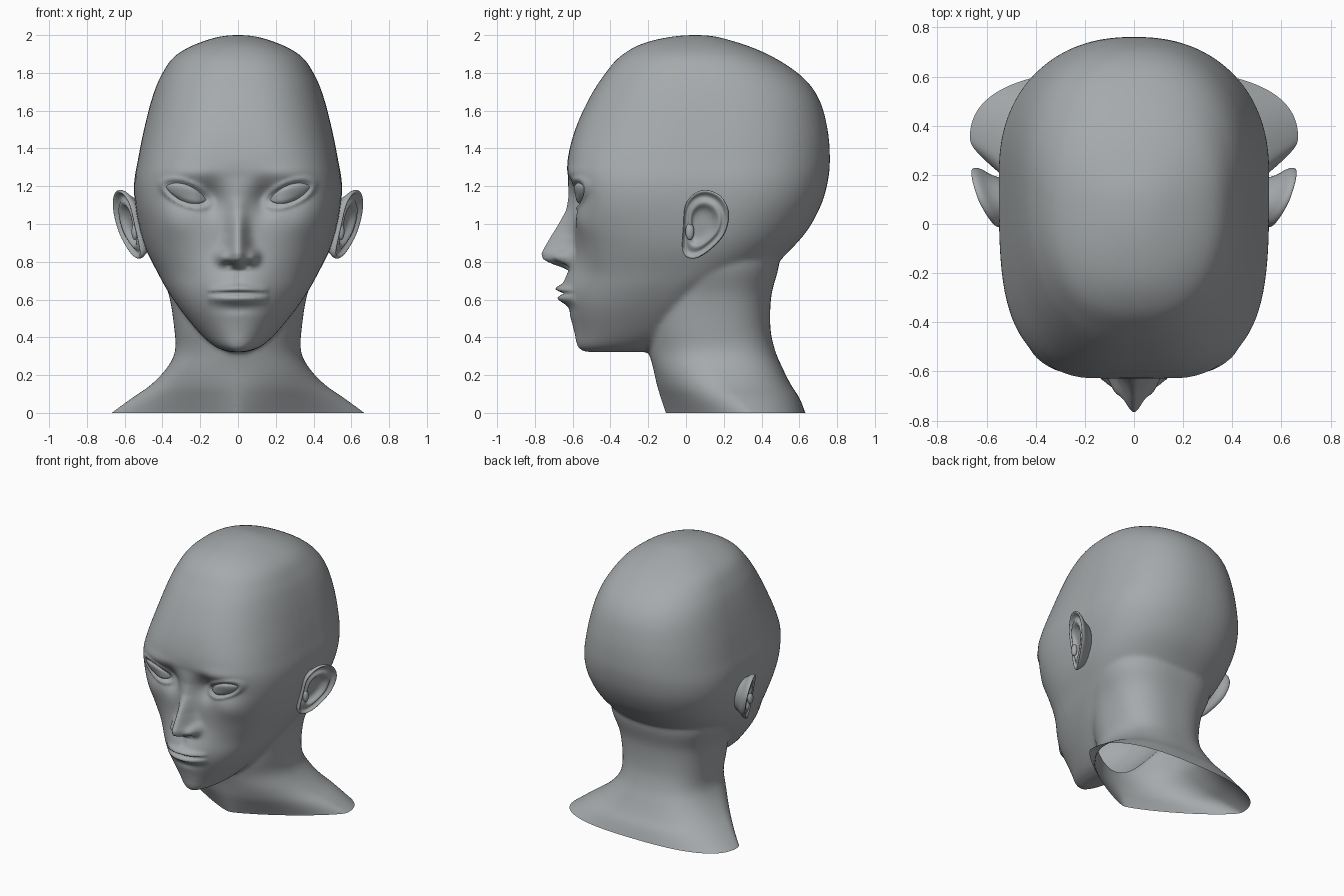
import bpy
import bmesh
from math import sin, cos, pi, exp, sqrt, copysign
from mathutils import Vector
from mathutils.bvhtree import BVHTree

start_cube = bpy.data.objects.get("Cube")
if start_cube:
    bpy.data.objects.remove(start_cube, do_unlink=True)

GREY = (0.38, 0.40, 0.41, 1.0)
skin = bpy.data.materials.new("matte_grey")
skin.use_nodes = True
skin.diffuse_color = GREY
skin.node_tree.nodes["Principled BSDF"].inputs["Base Color"].default_value = GREY


def make_object(name, bm):
    mesh = bpy.data.meshes.new(name)
    bmesh.ops.recalc_face_normals(bm, faces=bm.faces)
    for face in bm.faces:
        face.smooth = True
    bm.to_mesh(mesh)
    bm.free()
    mesh.materials.append(skin)
    obj = bpy.data.objects.new(name, mesh)
    bpy.context.scene.collection.objects.link(obj)
    return obj


def spline(rows, steps, closed=False):
    """Catmull-Rom through rows; open splines use the end rows as handles."""
    n = len(rows)
    result = []
    for i in (range(n) if closed else range(1, n - 2)):
        a, b, c, d = (rows[(i + k) % n] for k in (-1, 0, 1, 2))
        for s in range(steps):
            t = s / steps
            result.append([0.5 * (2 * q + (r - p) * t
                                  + (2 * p - 5 * q + 4 * r - e) * t * t
                                  + (3 * q - p - 3 * r + e) * t ** 3)
                           for p, q, r, e in zip(a, b, c, d)])
    if not closed:
        result.append(list(rows[-2]))
    return result


def bridge(bm, rings, caps=True):
    loops = [[bm.verts.new(p) for p in ring] for ring in rings]
    n = len(loops[0])
    for low, high in zip(loops, loops[1:]):
        for i in range(n):
            j = (i + 1) % n
            bm.faces.new((low[i], low[j], high[j], high[i]))
    if caps:
        bm.faces.new(loops[0])
        bm.faces.new(loops[-1])


def section(z, front, back, mid, width, power, back_power, count=72):
    """Horizontal slice: a superellipse with its own front and back."""
    ring = []
    for i in range(count):
        a = 2 * pi * (i + 0.5) / count
        c, s = cos(a), sin(a)
        n = power if s < 0 else back_power
        reach = mid - front if s < 0 else back - mid
        ring.append((copysign(width * abs(c) ** (2 / n), c),
                     mid + copysign(reach * abs(s) ** (2 / n), s), z))
    return ring


# Slices: height, front, back, widest depth, half width, front squareness
skull_rows = [
    (.30, -.52, -.20, -.33, .03, 2), (.322, -.54, -.17, -.35, .05, 2),
    (.35, -.575, -.12, -.32, .12, 2), (.42, -.59, 0, -.25, .20, 2),
    (.54, -.61, .12, -.17, .30, 2.2), (.65, -.615, .25, -.1, .375, 2.3),
    (.75, -.605, .43, 0, .43, 2.5), (.86, -.59, .55, .08, .485, 2.8),
    (.97, -.59, .645, .14, .52, 3.2), (1.1, -.60, .715, .19, .545, 3.6),
    (1.22, -.62, .75, .2, .55, 3.5), (1.34, -.627, .762, .2, .53, 3.2),
    (1.5, -.587, .75, .19, .498, 2.8), (1.66, -.515, .705, .17, .457, 2.6),
    (1.78, -.44, .615, .13, .41, 2.5), (1.89, -.345, .45, .09, .333, 2.4),
    (1.965, -.2, .26, .06, .19, 2.3), (2.0, .03, .07, .05, .02, 2.2),
    (1.965, .26, -.2, .04, -.19, 2.2)]
neck_rows = [
    (-.12, -.08, .68, .4, .8, 1.2), (-.05, -.095, .65, .37, .73, 1.2),
    (0, -.11, .632, .33, .67, 1.2), (.08, -.135, .6, .27, .56, 1.4),
    (.15, -.155, .555, .22, .46, 1.7), (.24, -.175, .51, .17, .375, 2),
    (.33, -.2, .472, .14, .333, 2), (.45, -.23, .447, .12, .338, 2),
    (.62, -.25, .452, .12, .365, 2), (.77, -.2, .49, .12, .42, 2),
    (.9, -.1, .5, .12, .43, 2), (1, -.1, .5, .12, .43, 2)]

# Skull and neck fused into one blended skin
bm = bmesh.new()
for rows, back_power in ((skull_rows, 2.3), (neck_rows, 2.6)):
    bridge(bm, [section(*row, back_power) for row in spline(rows, 6)])
blank = make_object("head_blank", bm)
remesh = blank.modifiers.new("fuse", 'REMESH')
remesh.mode = 'VOXEL'
remesh.voxel_size = 0.011
blend = blank.modifiers.new("blend", 'SMOOTH')
blend.factor = 0.5
blend.iterations = 16
graph = bpy.context.evaluated_depsgraph_get()
fused = bpy.data.meshes.new_from_object(blank.evaluated_get(graph))
bpy.data.objects.remove(blank, do_unlink=True)
bm = bmesh.new()
bm.from_mesh(fused)
bpy.data.meshes.remove(fused)


def bump(x, z, cx, cz, sx, sz):
    return exp(-((x - cx) / sx) ** 2 - ((z - cz) / sz) ** 2)


def ramp(points, z):
    for (z0, h0), (z1, h1) in zip(points, points[1:]):
        if z0 <= z <= z1:
            return h0 + (h1 - h0) * (z - z0) / (z1 - z0)
    return 0.0


EYE_X, EYE_Z, EYE_TILT = 0.275, 1.162, 0.32
nose_height = [(.755, 0), (.772, .045), (.79, .11), (.815, .16), (.845, .175),
               (.88, .16), (.93, .132), (1, .085), (1.07, .04), (1.15, .015),
               (1.25, 0)]
nose_width = [(.7, .062), (.85, .062), (.95, .048), (1.1, .05), (1.3, .07)]


def relief(x, z):
    """Forward push of the face surface."""
    x = abs(x)
    # Nose ridge, wings and nostrils
    d = ramp(nose_height, z) * exp(-(x / max(ramp(nose_width, z), .04)) ** 2)
    d += .06 * bump(x, z, .08, .825, .032, .035)
    d -= .035 * bump(x, z, .045, .782, .022, .012)
    # Muzzle, lips and chin
    d += .045 * bump(x, z, 0, .65, .17, .11)
    mouth = max(0, 1 - (x / .165) ** 2) ** .6
    d += mouth * .036 * exp(-((z - .658 + .1 * x) / .02) ** 2)
    d += mouth * .03 * exp(-((z - .605) / .022) ** 2)
    d -= mouth * .034 * exp(-((z - .633) / .009) ** 2)
    d -= .010 * bump(x, z, 0, .71, .018, .03)
    d -= .012 * bump(x, z, 0, .55, .1, .025)
    # Eye sockets, brow and cheekbones
    d -= .05 * bump(x, z, .14, 1.13, .06, .085)
    d -= .035 * bump(x, z, .26, 1.15, .13, .07)
    d += .012 * bump(x, z, .25, 1.27, .15, .04)
    d += .012 * bump(x, z, .33, 1.0, .1, .07)
    d -= .015 * bump(x, z, .27, .75, .1, .12)
    # Eyelids
    lift = z - EYE_Z - EYE_TILT * (x - EYE_X)
    q = sqrt(((x - EYE_X) / .118) ** 2 + (lift / .06) ** 2)
    return d + .014 * exp(-((q - 1.08) / .17) ** 2)


for v in bm.verts:
    if v.co.y < -0.3 and v.co.z > 0.42:
        v.co.y -= relief(v.co.x, v.co.z)
bmesh.ops.smooth_vert(bm, verts=[v for v in bm.verts if v.co.y < -0.4],
                      factor=0.4, use_axis_x=True, use_axis_y=True, use_axis_z=True)

# Open cut at the base of the neck
bmesh.ops.bisect_plane(bm, geom=bm.verts[:] + bm.edges[:] + bm.faces[:],
                       plane_co=(0, 0, 0), plane_no=(0, 0, 1), clear_inner=True)
surface = BVHTree.FromBMesh(bm)
make_object("head_and_neck", bm)


def mirrored(obj, levels):
    obj.modifiers.new("mirror", 'MIRROR')
    if levels:
        obj.modifiers.new("soften", 'SUBSURF').levels = levels
        obj.modifiers["soften"].render_levels = levels


# Almond eyes resting in the sockets
bm = bmesh.new()
N = 16
grid = []
for i in range(N + 1):
    u = -0.995 + 1.99 * i / N
    span = (1 - u * u) ** 0.7
    column = []
    for j in range(N // 2 + 1):
        v = -1 + 4 * j / N
        x = EYE_X + 0.105 * u
        z = EYE_Z + EYE_TILT * 0.105 * u + 0.047 * v * span
        hit = surface.ray_cast(Vector((x, -2, z)), Vector((0, 1, 0)))[0]
        y = hit.y if hit else -0.55
        dome = 0.03 * sqrt(max(0, 1 - v * v)) * span
        column.append(bm.verts.new((x, y + 0.001 - dome, z)))
    grid.append(column)
for a, b in zip(grid, grid[1:]):
    for j in range(N // 2):
        bm.faces.new((a[j], b[j], b[j + 1], a[j + 1]))
mirrored(make_object("eyes", bm), 0)

# Ears: outline rings from the hollow, over the rim, and round to the back
outline = [(-.015, .99), (-.005, 1.1), (.045, 1.165), (.115, 1.182),
           (.19, 1.145), (.23, 1.06), (.21, .955), (.15, .88),
           (.075, .825), (.015, .817), (-.02, .86)]
ear_steps = [(.04, -.03), (.3, -.032), (.48, -.025), (.57, .002), (.67, .008),
             (.76, -.012), (.85, -.012), (.92, .012), (.97, .014), (1, 0),
             (.97, -.02), (.87, -.035), (.74, -.065), (.65, -.13)]
HOLLOW = (0.08, 0.99)
bm = bmesh.new()
rings = []
for scale, push in ear_steps:
    ring = []
    for py, pz in spline(outline, 4, closed=True):
        y = HOLLOW[0] + (py - HOLLOW[0]) * scale
        z = HOLLOW[1] + (pz - HOLLOW[1]) * scale
        fade = min(1, max(0.25, (py + 0.03) / 0.12)) if push > 0 else 1
        ring.append((0.55 + 0.38 * y + 0.2 * (z - 1) + push * fade, y, z))
    rings.append(ring)
bridge(bm, rings)
# Small flap before the ear hollow
flap = bmesh.ops.create_uvsphere(bm, u_segments=12, v_segments=8, radius=1)["verts"]
for v in flap:
    v.co = Vector((0.545 + 0.02 * v.co.x, 0.02 + 0.025 * v.co.y, 0.96 + 0.045 * v.co.z))
mirrored(make_object("ears", bm), 1)
